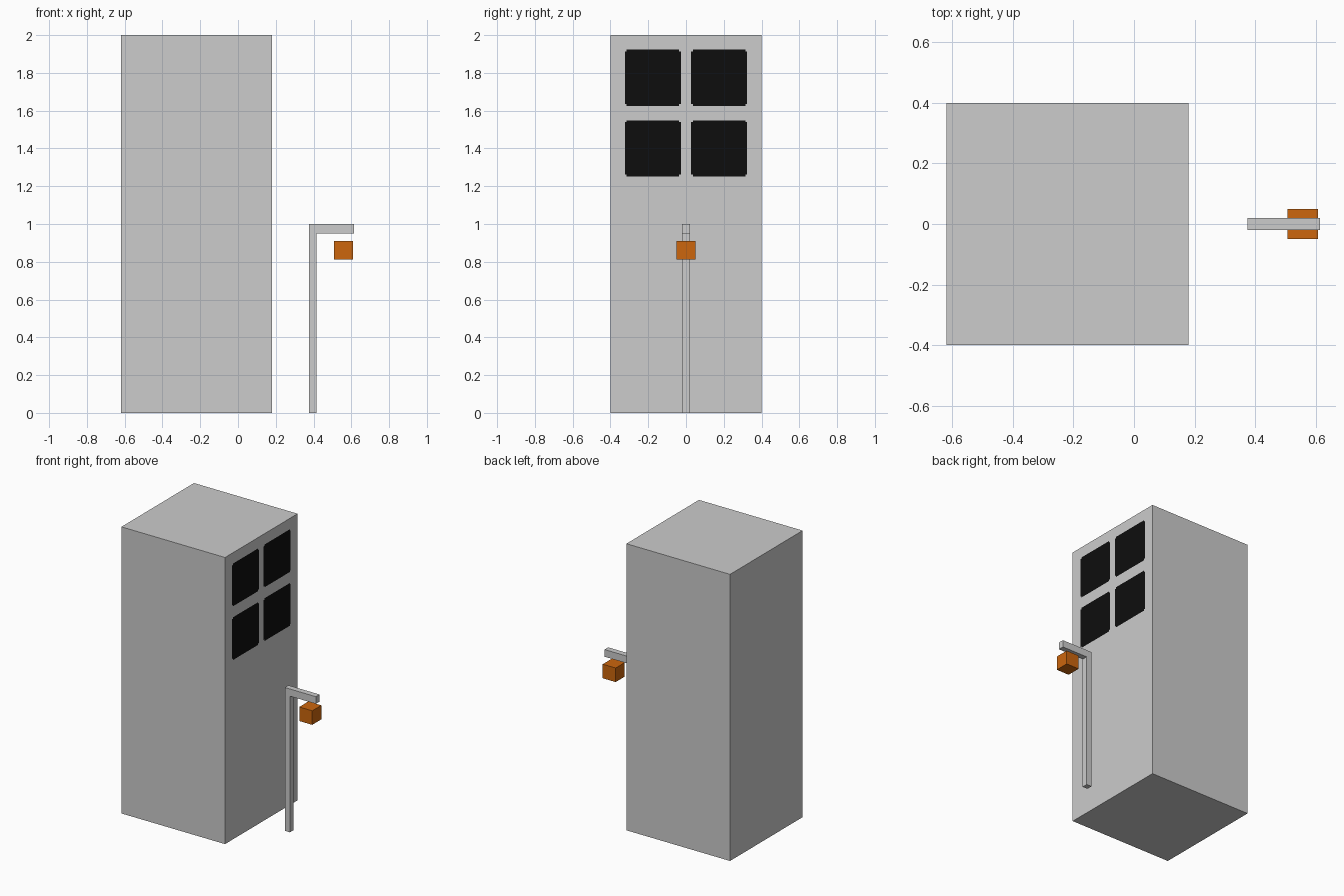
import bpy, bmesh
from mathutils import Vector

if "Cube" in bpy.data.objects:
    bpy.data.objects.remove(bpy.data.objects["Cube"])


def material(name, rgb):
    m = bpy.data.materials.new(name)
    m.diffuse_color = (*rgb, 1)
    m.use_nodes = True
    m.node_tree.nodes["Principled BSDF"].inputs["Base Color"].default_value = m.diffuse_color
    return m


GREY = material("light grey", (0.604, 0.604, 0.604))
BLACK = material("window black", (0.004, 0.004, 0.004))
ORANGE = material("lamp orange", (0.604, 0.133, 0.004))


def box_bmesh(lo, hi):
    bm = bmesh.new()
    bmesh.ops.create_cube(bm, size=1)
    for v in bm.verts:
        v.co = Vector([lo[i] if v.co[i] < 0 else hi[i] for i in range(3)])
    bm.normal_update()
    return bm


def finish(bm, name, *mats):
    me = bpy.data.meshes.new(name)
    bm.to_mesh(me)
    bm.free()
    for m in mats:
        me.materials.append(m)
    ob = bpy.data.objects.new(name, me)
    bpy.context.collection.objects.link(ob)
    return ob


# Tower, with four windows cut into its right face
bm = box_bmesh((-0.62, -0.4, 0), (0.18, 0.4, 2))
HALF, NOTCH = 0.149, 0.01
CENTRES_Y, CENTRES_Z = (-0.175, 0.175), (1.4, 1.775)
for axis, centres in ((1, CENTRES_Y), (2, CENTRES_Z)):
    for c in centres:
        for d in (-HALF, -HALF + NOTCH, HALF - NOTCH, HALF):
            point, normal = Vector((0, 0, 0)), Vector((0, 0, 0))
            point[axis], normal[axis] = c + d, 1
            faces = [f for f in bm.faces if f.normal.x > 0.9]
            geom = set(faces)
            for f in faces:
                geom.update(f.edges)
                geom.update(f.verts)
            bmesh.ops.bisect_plane(bm, geom=list(geom), dist=1e-5,
                                   plane_co=point, plane_no=normal)
            bm.normal_update()
# Paint the window panes, leaving tiny notched corners
for f in bm.faces:
    if f.normal.x < 0.9:
        continue
    p = f.calc_center_median()
    dy = min(abs(p.y - c) for c in CENTRES_Y)
    dz = min(abs(p.z - c) for c in CENTRES_Z)
    if max(dy, dz) < HALF and min(dy, dz) < HALF - NOTCH:
        f.material_index = 1
finish(bm, "tower", GREY, BLACK)

# Street lamp: post, arm and hanging lantern
finish(box_bmesh((0.375, -0.02, 0), (0.415, 0.02, 0.95)), "lamp_post", GREY)
finish(box_bmesh((0.375, -0.02, 0.95), (0.615, 0.02, 1.0)), "lamp_arm", GREY)
finish(box_bmesh((0.508, -0.05, 0.813), (0.608, 0.05, 0.911)), "lantern", ORANGE)
